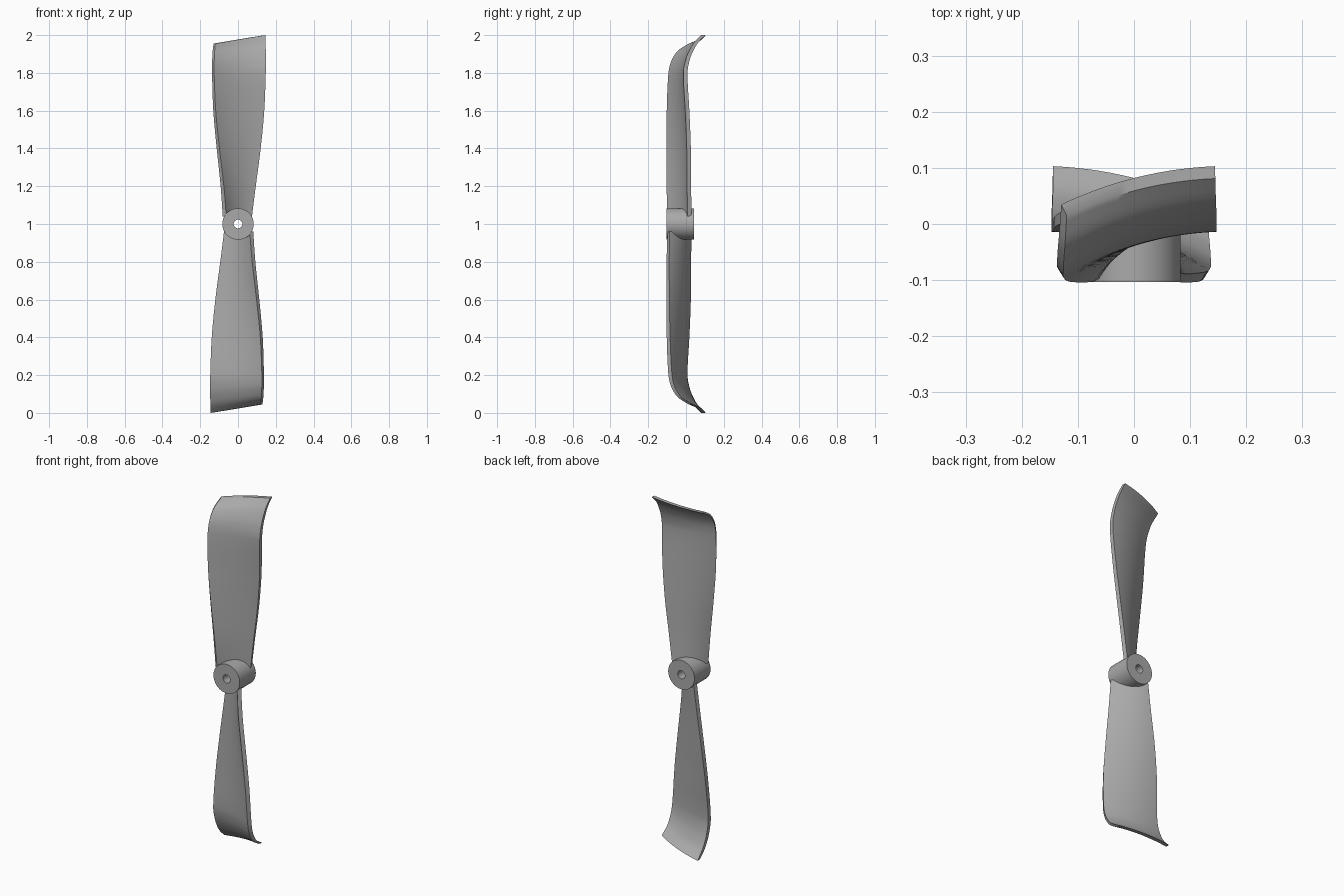
import bpy, bmesh, math
from mathutils import Vector

if "Cube" in bpy.data.objects:
    bpy.data.objects.remove(bpy.data.objects["Cube"], do_unlink=True)

grey = bpy.data.materials.new("plain grey")
grey.use_nodes = True
grey.diffuse_color = (0.4, 0.4, 0.4, 1)
grey.node_tree.nodes["Principled BSDF"].inputs["Base Color"].default_value = (0.4, 0.4, 0.4, 1)

HUB_Z = 1.0
THICK = 0.022
CHORD_STEPS = 14

# Blade stations: height above hub, left edge x, y, right edge x, y, camber
STATIONS = [
    (0.04, -0.062, -0.098, 0.074, 0.008, 0.016),
    (0.20, -0.075, -0.103, 0.094, 0.006, 0.016),
    (0.40, -0.098, -0.104, 0.120, 0.004, 0.017),
    (0.60, -0.118, -0.102, 0.139, -0.004, 0.018),
    (0.80, -0.126, -0.094, 0.147, -0.014, 0.018),
    (0.87, -0.126, -0.083, 0.147, -0.002, 0.017),
    (0.92, -0.125, -0.063, 0.147, 0.018, 0.016),
    (0.96, -0.123, -0.036, 0.146, 0.042, 0.015),
    (1.00, -0.120, 0.015, 0.145, 0.081, 0.014),
]


def add_object(name, bm):
    bmesh.ops.recalc_face_normals(bm, faces=bm.faces)
    mesh = bpy.data.meshes.new(name)
    bm.to_mesh(mesh)
    bm.free()
    mesh.materials.append(grey)
    ob = bpy.data.objects.new(name, mesh)
    bpy.context.collection.objects.link(ob)
    ob.location.z = HUB_Z
    bpy.ops.object.select_all(action="DESELECT")
    ob.select_set(True)
    bpy.context.view_layer.objects.active = ob
    bpy.ops.object.shade_smooth_by_angle(angle=math.radians(35))
    return ob


def smooth_stations(rows, steps):
    """Cubic interpolation between stations, with uneven spacing allowed."""
    def slope(i, k):
        a, b = rows[max(i - 1, 0)], rows[min(i + 1, len(rows) - 1)]
        return (b[k] - a[k]) / (b[0] - a[0])
    out = []
    for i in range(len(rows) - 1):
        a, b = rows[i], rows[i + 1]
        h = b[0] - a[0]
        for s in range(steps):
            t = s / steps
            w = t * t * (3 - 2 * t)
            row = [a[0] + h * t]
            for k in range(1, len(a)):
                row.append(a[k] * (1 - w) + b[k] * w
                           + h * t * (1 - t) * ((1 - t) * slope(i, k) - t * slope(i + 1, k)))
            out.append(row)
    return out + [list(rows[-1])]


def blade_section(z, xl, yl, xr, yr, camber):
    """Closed loop round a cambered plate: front face, then back face."""
    left, chord = Vector((xl, yl)), Vector((xr - xl, yr - yl))
    up = Vector((-chord.y, chord.x)).normalized()
    rake = 0.045 * max(0, (z - 0.6) / 0.4) ** 2
    front, back = [], []
    for j in range(CHORD_STEPS + 1):
        u = j / CHORD_STEPS
        p = left + chord * u + up * (4 * camber * u * (1 - u))
        tangent = chord + up * (4 * camber * (1 - 2 * u))
        q = p + Vector((-tangent.y, tangent.x)).normalized() * THICK
        height = z - rake * (1 - u)
        front.append((p.x, p.y, height))
        back.append((q.x, q.y, height))
    return front + back[::-1]


# Blades: one lofted plate, the second turned half round the hub axis
bm = bmesh.new()
loops = [[bm.verts.new(c) for c in blade_section(*row)]
         for row in smooth_stations(STATIONS, 5)]
count = len(loops[0])
for a, b in zip(loops, loops[1:]):
    for j in range(count):
        n = (j + 1) % count
        bm.faces.new((a[j], a[n], b[n], b[j]))
for loop in (loops[0], loops[-1]):
    for j in range(CHORD_STEPS):
        bm.faces.new((loop[j], loop[j + 1], loop[count - 2 - j], loop[count - 1 - j]))
upper_blade = add_object("upper_blade", bm)
lower_blade = upper_blade.copy()
lower_blade.name = "lower_blade"
lower_blade.rotation_euler.y = math.pi
bpy.context.collection.objects.link(lower_blade)

# Hub: a cylinder along y with a shaft hole through it
bm = bmesh.new()
SIDES = 64
profile = [(0.083, -0.103), (0.083, 0.042), (0.023, 0.042), (0.023, -0.103)]
rings = [[bm.verts.new((r * math.cos(t), y, r * math.sin(t)))
          for t in (math.tau * i / SIDES for i in range(SIDES))] for r, y in profile]
for k in range(len(rings)):
    a, b = rings[k], rings[(k + 1) % len(rings)]
    for i in range(SIDES):
        n = (i + 1) % SIDES
        bm.faces.new((a[i], a[n], b[n], b[i]))
add_object("hub", bm)
